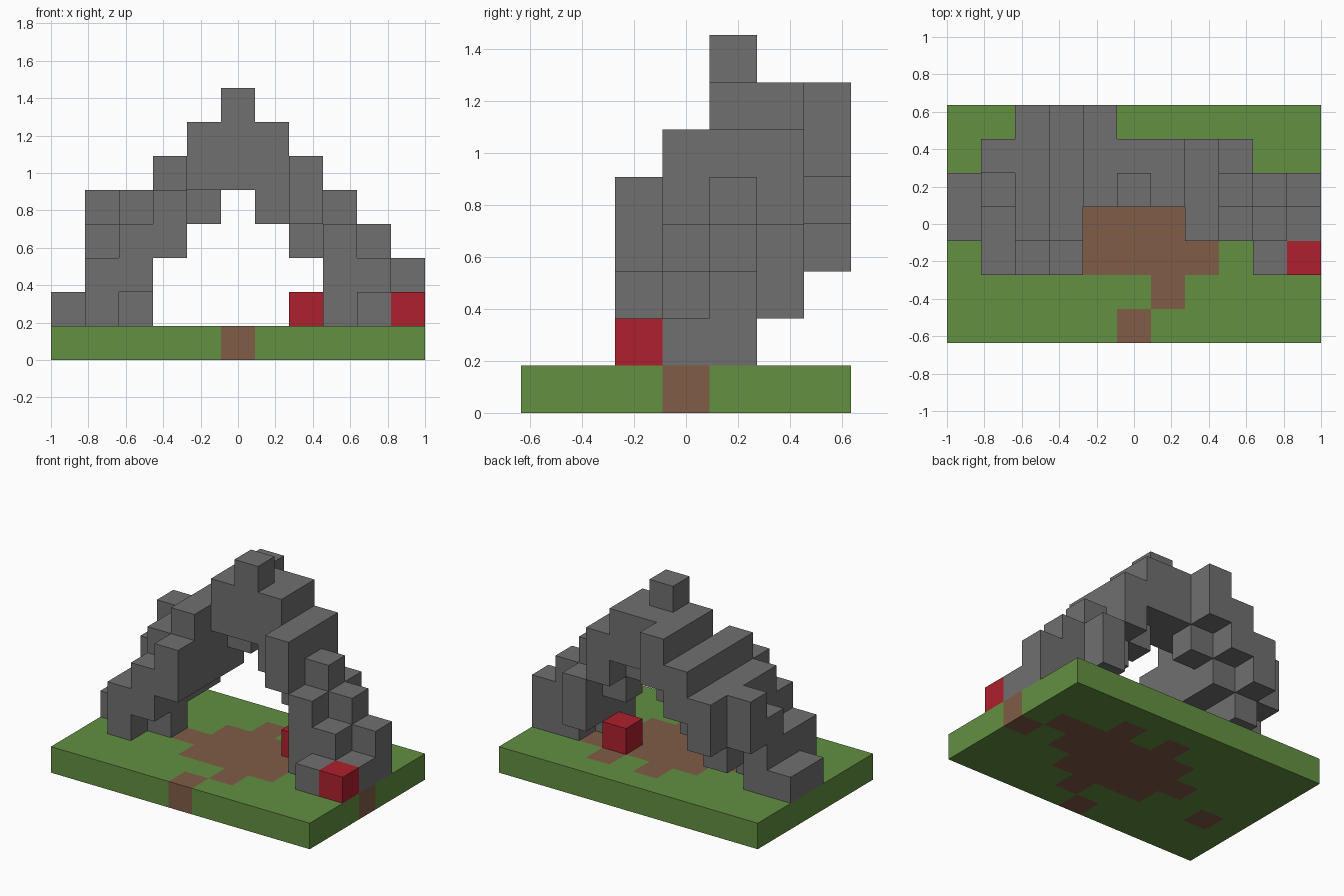
import bpy, bmesh
from mathutils import Vector

cube = bpy.data.objects.get("Cube")
if cube:
    bpy.data.objects.remove(cube, do_unlink=True)

U = 2 / 11                       # edge of one block
ORIGIN = Vector((-1, -3.5 * U, 0))


def make_material(name, rgb):
    mat = bpy.data.materials.new(name)
    mat.use_nodes = True
    color = (*rgb, 1)
    mat.diffuse_color = color
    bsdf = mat.node_tree.nodes["Principled BSDF"]
    bsdf.inputs["Base Color"].default_value = color
    bsdf.inputs["Roughness"].default_value = 0.9
    return mat


grass = make_material("grass green", (0.122, 0.279, 0.053))
dirt = make_material("dirt brown", (0.216, 0.107, 0.061))
stone = make_material("stone grey", (0.16, 0.16, 0.16))
red = make_material("red", (0.42, 0.0144, 0.026))

AXES = [Vector(a) for a in ((1, 0, 0), (0, 1, 0), (0, 0, 1))]


def build_blocks(name, cells, mats, pick=lambda cell: 0):
    """Outer skin of a set of grid blocks, flat areas merged per colour."""
    bm = bmesh.new()
    for cell in sorted(cells):
        centre = Vector(cell) + Vector((0.5, 0.5, 0.5))
        for n, axis in enumerate(AXES):
            for sign in (-1, 1):
                if tuple(int(c) for c in Vector(cell) + axis * sign) in cells:
                    continue
                u, v = AXES[(n + 1) % 3] / 2, AXES[(n + 2) % 3] / 2
                mid = centre + axis * sign / 2
                corners = [mid - u - v, mid + u - v, mid + u + v, mid - u + v]
                if sign < 0:
                    corners.reverse()
                face = bm.faces.new([bm.verts.new(ORIGIN + c * U) for c in corners])
                face.material_index = pick(cell)
    bmesh.ops.remove_doubles(bm, verts=bm.verts, dist=U / 100)
    bmesh.ops.dissolve_limit(bm, angle_limit=0.01, verts=bm.verts,
                             edges=bm.edges, delimit={'MATERIAL'})
    mesh = bpy.data.meshes.new(name)
    bm.to_mesh(mesh)
    bm.free()
    for mat in mats:
        mesh.materials.append(mat)
    obj = bpy.data.objects.new(name, mesh)
    bpy.context.collection.objects.link(obj)
    return obj


def fill(runs):
    """Each run: column x, first and last row y, first and last layer z."""
    return {(x, y, z) for x, y0, y1, z0, z1 in runs
            for y in range(y0, y1 + 1) for z in range(z0, z1 + 1)}


# Ground slab: rows from front to back, d marks a dirt block
ground_rows = [".....d.....",
               "......d....",
               ".d..dddd...",
               "...dddddd.d",
               "....dddddd.",
               ".....d.d...",
               "..........."]
ground = {(x, y, 0) for y, row in enumerate(ground_rows) for x in range(len(row))}
build_blocks("ground_slab", ground, [grass, dirt],
             lambda c: int(ground_rows[c[1]][c[0]] == "d"))

# Stone arch: leg on the -x side, crown, leg on the +x side
low_x_leg = [(0, 3, 4, 1, 1),
             (1, 2, 3, 1, 2), (1, 4, 4, 1, 3), (1, 5, 5, 3, 4),
             (2, 2, 2, 2, 3), (2, 3, 3, 1, 4), (2, 4, 5, 2, 4), (2, 6, 6, 3, 4),
             (3, 2, 2, 3, 4), (3, 3, 5, 3, 5), (3, 6, 6, 4, 5)]
crown = [(4, 4, 6, 5, 6), (4, 5, 5, 4, 4),
         (5, 4, 4, 5, 7), (5, 5, 5, 5, 6),
         (6, 4, 4, 4, 6), (6, 5, 5, 5, 6)]
high_x_leg = [(7, 3, 5, 4, 5), (7, 4, 4, 3, 3),
              (8, 3, 3, 1, 3), (8, 4, 4, 2, 4), (8, 5, 5, 2, 3),
              (9, 2, 2, 1, 1), (9, 3, 3, 1, 2), (9, 4, 4, 1, 3),
              (10, 3, 3, 1, 1), (10, 4, 4, 1, 2)]
build_blocks("stone_arch", fill(low_x_leg + crown + high_x_leg), [stone])

# Two loose red blocks
build_blocks("red_block_inner", {(7, 4, 1)}, [red])
build_blocks("red_block_outer", {(10, 2, 1)}, [red])
